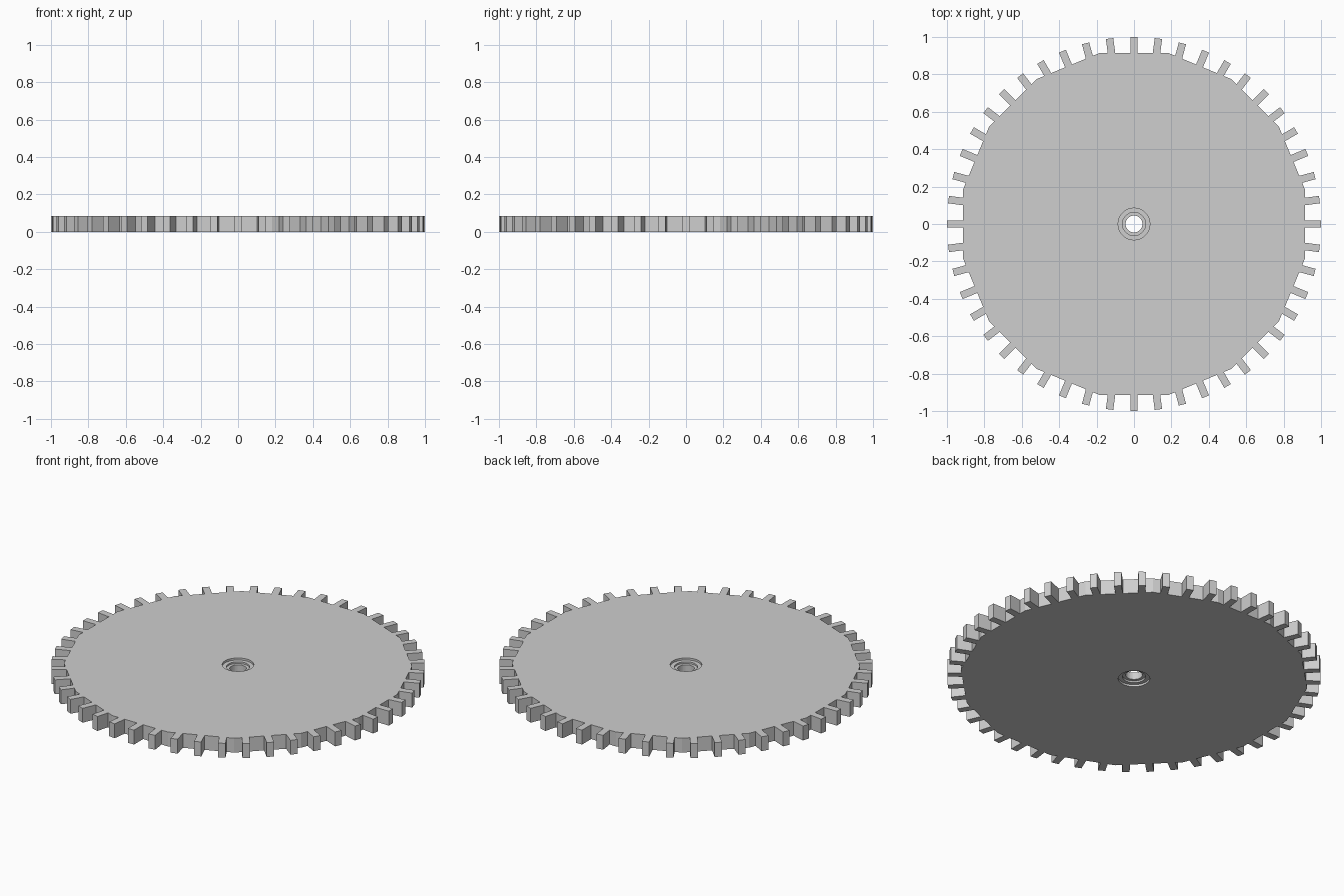
import bpy, bmesh, math
from mathutils import Vector

if "Cube" in bpy.data.objects:
    bpy.data.objects.remove(bpy.data.objects["Cube"])

TEETH = 48          # rectangular teeth around the rim
FLATS = 16          # sides of the body polygon, three teeth on each
APOTHEM = 0.915     # centre to body flat
TIP = 1.0           # centre to tooth tip
HALF_W = 0.02       # half tooth width
THICK = 0.085
BORE_SEG = 32


def direction(a):
    return Vector((math.cos(a), math.sin(a)))


def gear_outline():
    pts = []
    for k in range(TEETH):
        d = direction(2 * math.pi * k / TEETH)
        side = Vector((-d.y, d.x)) * HALF_W
        n = direction(2 * math.pi * round(k / 3) / FLATS)

        def root(s):  # where the tooth side meets the body flat
            return s + d * ((APOTHEM - s.dot(n)) / d.dot(n))

        pts += [root(-side), d * TIP - side, d * TIP + side, root(side)]
        if k % 3 == 1:  # body corner between two flats
            a = 2 * math.pi * (k + 0.5) / TEETH
            pts.append(direction(a) * APOTHEM / math.cos(math.pi / FLATS))
    return pts


def add_loop(bm, pts, z):
    return [bm.verts.new((p.x, p.y, z)) for p in pts]


def loop_edges(bm, loop):
    out = []
    for i, v in enumerate(loop):
        w = loop[(i + 1) % len(loop)]
        out.append(bm.edges.get((v, w)) or bm.edges.new((v, w)))
    return out


def bridge(bm, a, b):
    for i in range(len(a)):
        j = (i + 1) % len(a)
        bm.faces.new((a[i], a[j], b[j], b[i]))


bm = bmesh.new()

# toothed rim
outline = gear_outline()
bottom, top = add_loop(bm, outline, 0), add_loop(bm, outline, THICK)
bridge(bm, bottom, top)

# stepped centre bore, same on both sides
steps = [(0.085, 0), (0.085, 0.012), (0.062, 0.012), (0.062, 0.022), (0.045, 0.022)]
profile = steps + [(r, THICK - z) for r, z in reversed(steps)]
circle = [direction(2 * math.pi * i / BORE_SEG) for i in range(BORE_SEG)]
rings = [add_loop(bm, [c * r for c in circle], z) for r, z in profile]
for a, b in zip(rings, rings[1:]):
    bridge(bm, b, a)

# flat top and bottom faces around the bore
for outer, inner, nz in ((bottom, rings[0], -1), (top, rings[-1], 1)):
    bmesh.ops.triangle_fill(bm, use_beauty=True, use_dissolve=False, normal=(0, 0, nz),
                            edges=loop_edges(bm, outer) + loop_edges(bm, inner))

bmesh.ops.recalc_face_normals(bm, faces=bm.faces[:])
mesh = bpy.data.meshes.new("gear_wheel")
bm.to_mesh(mesh)
bm.free()

metal = bpy.data.materials.new("light_grey")
metal.diffuse_color = (0.62, 0.62, 0.62, 1)
metal.use_nodes = True
metal.node_tree.nodes["Principled BSDF"].inputs["Base Color"].default_value = metal.diffuse_color
mesh.materials.append(metal)
gear = bpy.data.objects.new("gear_wheel", mesh)
bpy.context.collection.objects.link(gear)
